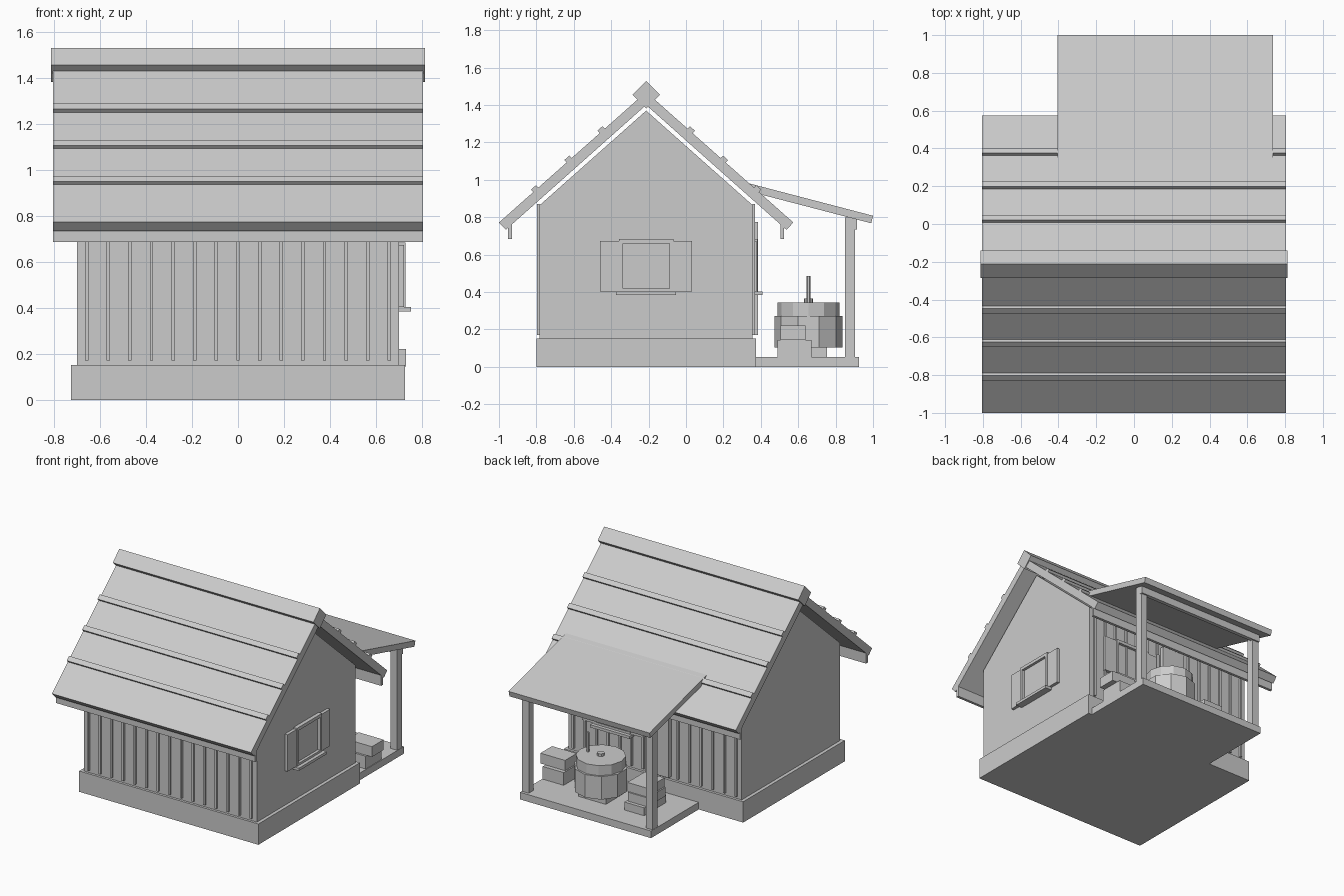
import bpy, bmesh, math
from mathutils import Vector

if "Cube" in bpy.data.objects:
    bpy.data.objects.remove(bpy.data.objects["Cube"])


def make(name, bm):
    bmesh.ops.recalc_face_normals(bm, faces=bm.faces)
    me = bpy.data.meshes.new(name)
    bm.to_mesh(me)
    bm.free()
    ob = bpy.data.objects.new(name, me)
    bpy.context.collection.objects.link(ob)
    return ob


def extrude_x(name, profile, x0, x1):
    """Extrude a (y, z) profile along x."""
    bm = bmesh.new()
    face = bm.faces.new([bm.verts.new((x0, y, z)) for y, z in profile])
    res = bmesh.ops.extrude_face_region(bm, geom=[face])
    verts = [v for v in res["geom"] if isinstance(v, bmesh.types.BMVert)]
    bmesh.ops.translate(bm, verts=verts, vec=(x1 - x0, 0, 0))
    return make(name, bm)


def box(name, x0, x1, y0, y1, z0, z1):
    return extrude_x(name, [(y0, z0), (y1, z0), (y1, z1), (y0, z1)], x0, x1)


def drum(name, x, y, z0, z1, r, sides):
    bm = bmesh.new()
    bmesh.ops.create_cone(bm, cap_ends=True, segments=sides, radius1=r, radius2=r, depth=z1 - z0)
    # put a corner towards +y
    top = max(bm.verts, key=lambda v: v.co.y).co
    turn = math.pi / 2 - math.atan2(top.y, top.x)
    c, s = math.cos(turn), math.sin(turn)
    for v in bm.verts:
        v.co = Vector((v.co.x * c - v.co.y * s + x, v.co.x * s + v.co.y * c + y, v.co.z + (z0 + z1) / 2))
    return make(name, bm)


RY = -0.213  # ridge line

# Foundation and gabled house body
box("foundation", -0.725, 0.725, -0.80, 0.375, 0, 0.152)
extrude_x("house_walls", [(-0.782, 0.15), (0.356, 0.15), (0.356, 0.865), (RY, 1.37), (-0.782, 0.865)], -0.70, 0.70)

# Vertical wall battens, front and back
for i in range(15):
    x = -0.658 + i * 0.094
    box("front_batten", x - 0.0075, x + 0.0075, -0.796, -0.78, 0.17, 0.872)
    box("back_batten", x - 0.0075, x + 0.0075, 0.354, 0.37, 0.17, 0.872)

# Main roof: slab, course strips and fascia on each slope
d = Vector((0.747, -0.665))
n = Vector((0.665, 0.747))
for side, label in ((-1, "front"), (1, "back")):
    def slope(points):
        return [(RY + side * a, b) for a, b in points]
    slab = [(0, 1.47), (0.787, 0.772), (0.75, 0.733), (0, 1.40)]
    extrude_x(label + "_roof", slope(slab), -0.805, 0.805)
    for a in (0.235, 0.412, 0.59):
        p = Vector((a, 1.47 - 0.887 * a))
        u, v, w = d * 0.018, n * 0.018, n * -0.01
        strip = [p - u + w, p + u + w, p + u + v, p - u + v]
        extrude_x(label + "_roof_strip", slope([tuple(q) for q in strip]), -0.805, 0.805)
    fascia = [(0.718, 0.685), (0.738, 0.685), (0.738, 0.75), (0.718, 0.77)]
    extrude_x(label + "_fascia", slope(fascia), -0.805, 0.805)

# Ridge beam
h = 0.074
extrude_x("ridge_beam", [(RY - h, 1.455), (RY, 1.455 - h), (RY + h, 1.455), (RY, 1.455 + h)], -0.812, 0.812)


# Shuttered window; place() maps along/out/up ranges to a wall
def window(place):
    place("window_pane", -0.12, 0.12, -0.01, 0.008, 0.42, 0.67)
    place("window_frame_top", -0.145, 0.145, 0, 0.028, 0.66, 0.683)
    place("window_frame_bottom", -0.145, 0.145, 0, 0.028, 0.40, 0.42)
    for s in (-1, 1):
        a, b = sorted((s * 0.125, s * 0.145))
        place("window_frame_side", a, b, 0, 0.028, 0.42, 0.66)
        a, b = sorted((s * 0.145, s * 0.246))
        place("window_shutter", a, b, 0, 0.022, 0.404, 0.673)
    place("window_sill", -0.16, 0.16, 0, 0.053, 0.384, 0.404)


window(lambda name, a, b, o0, o1, z0, z1: box(name, 0.70 + o0, 0.70 + o1, RY + a, RY + b, z0, z1))
window(lambda name, a, b, o0, o1, z0, z1: box(name, 0.33 + a, 0.33 + b, 0.355 + o0, 0.355 + o1, z0, z1))

# Back door
box("back_door", -0.13, 0.06, 0.355, 0.385, 0.17, 0.775)

# Porch
box("porch_floor", -0.365, 0.695, 0.37, 0.925, 0, 0.052)
extrude_x("porch_roof", [(0.33, 0.983), (1.0, 0.808), (0.99, 0.768), (0.33, 0.94)], -0.405, 0.735)
box("porch_beam", -0.365, 0.695, 0.887, 0.915, 0.735, 0.80)
for x in (-0.336, 0.666):
    box("porch_post", x - 0.027, x + 0.027, 0.85, 0.904, 0.05, 0.80)

# Grinding mill
mx, my = 0.23, 0.655
box("mill_base", mx - 0.11, mx + 0.11, my - 0.10, my + 0.10, 0.05, 0.11)
drum("lower_millstone", mx, my, 0.104, 0.272, 0.182, 10)
drum("upper_millstone", mx, my, 0.27, 0.345, 0.167, 12)
drum("mill_hub", mx, my, 0.345, 0.365, 0.025, 8)
drum("mill_handle", mx + 0.105, my, 0.34, 0.485, 0.011, 6)

# Stacked crates either side of the mill
for x0, x1, y0, y1, z0, z1 in (
        (0.52, 0.69, 0.49, 0.67, 0.05, 0.145), (0.53, 0.73, 0.505, 0.64, 0.145, 0.22),
        (-0.19, -0.03, 0.50, 0.755, 0.05, 0.11), (-0.20, -0.04, 0.52, 0.73, 0.11, 0.175),
        (-0.19, -0.03, 0.52, 0.72, 0.175, 0.24)):
    box("crate", x0, x1, y0, y1, z0, z1)
